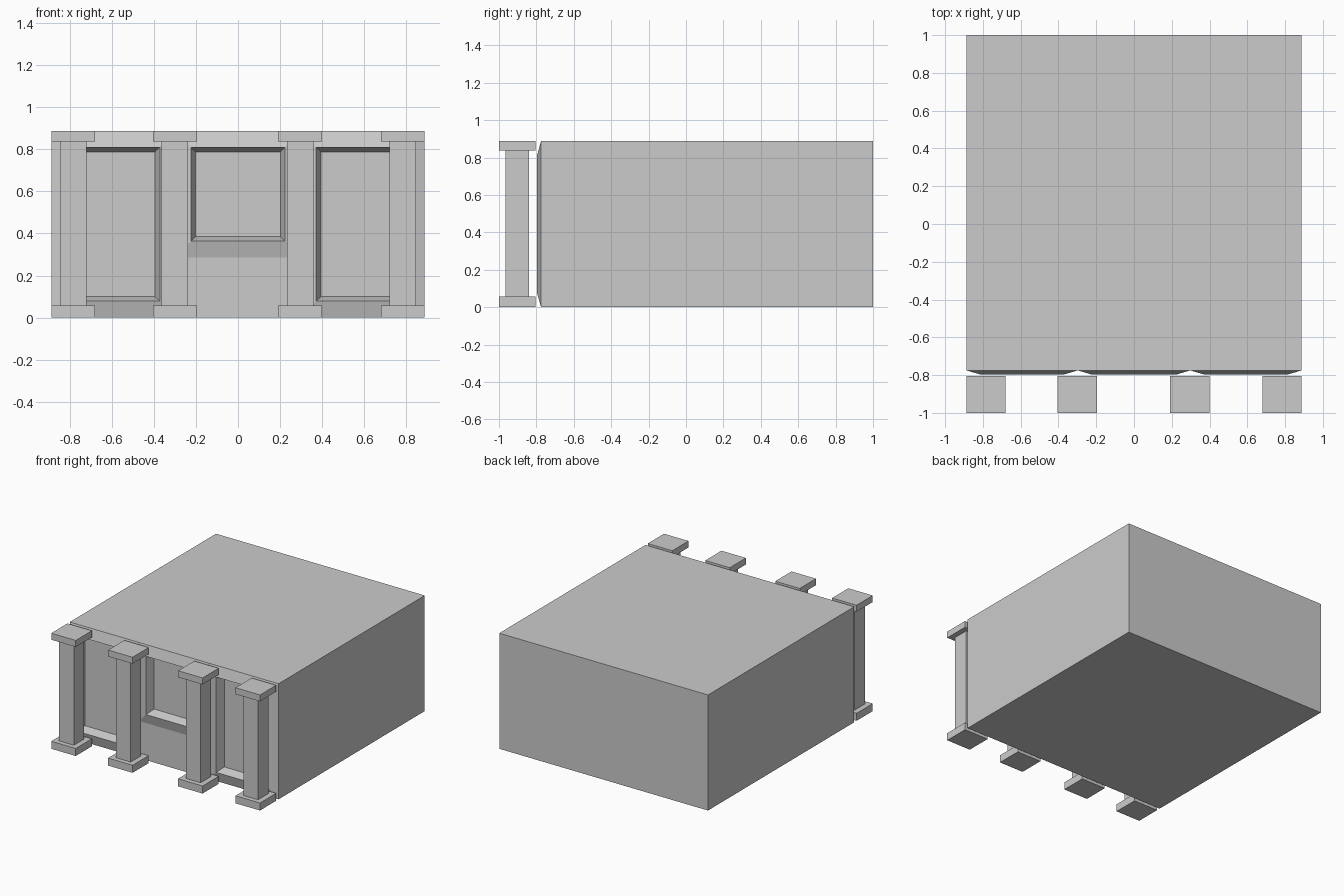
import bpy, bmesh

if "Cube" in bpy.data.objects:
    bpy.data.objects.remove(bpy.data.objects["Cube"])

W, H = 0.887, 0.888          # half width and height of the body
WALL_Y, RIM_Y, FLOOR_Y, BACK_Y = -0.775, -0.797, -0.73, 1.0


def finish(bm, name):
    bmesh.ops.remove_doubles(bm, verts=bm.verts, dist=1e-4)
    bmesh.ops.recalc_face_normals(bm, faces=bm.faces)
    mesh = bpy.data.meshes.new(name)
    bm.to_mesh(mesh)
    bm.free()
    obj = bpy.data.objects.new(name, mesh)
    bpy.context.collection.objects.link(obj)
    return obj


def rect(bm, x0, x1, z0, z1, y):
    return [bm.verts.new(p) for p in ((x0, y, z0), (x1, y, z0), (x1, y, z1), (x0, y, z1))]


def bridge(bm, a, b):
    for i in range(4):
        j = (i + 1) % 4
        bm.faces.new((a[i], a[j], b[j], b[i]))


def panel(bm, x0, x1, z0, z1):
    # sloped surround rising to a rim, then a window recess with tapered sides
    rings = []
    for dx, dz, y in ((0, 0, WALL_Y), (0.074, 0.078, RIM_Y), (0.097, 0.1, FLOOR_Y)):
        rings.append(rect(bm, x0 + dx, x1 - dx, z0 + dz, z1 - dz, y))
    bridge(bm, rings[0], rings[1])
    bridge(bm, rings[1], rings[2])
    bm.faces.new(rings[2])


def box(bm, x0, x1, y0, y1, z0, z1):
    a, b = rect(bm, x0, x1, z0, z1, y0), rect(bm, x0, x1, z0, z1, y1)
    bm.faces.new(a)
    bm.faces.new(b)
    bridge(bm, a, b)


# Building body: front panels, plain wall under the middle window, sides and back
bm = bmesh.new()
panel(bm, -W, -0.298, 0, H)
panel(bm, 0.298, W, 0, H)
panel(bm, -0.298, 0.298, 0.285, H)
bm.faces.new(rect(bm, -0.298, 0.298, 0, 0.285, WALL_Y))
front, back = rect(bm, -W, W, 0, H, WALL_Y), rect(bm, -W, W, 0, H, BACK_Y)
bridge(bm, front, back)
bm.faces.new(back)
finish(bm, "building_body")

# Row of square columns, each with a base, shaft and capital
for name, cx in (("outer_left", -0.783), ("inner_left", -0.3),
                 ("inner_right", 0.295), ("outer_right", 0.783)):
    bm = bmesh.new()
    for half, yhalf, z0, z1 in ((0.104, 0.098, 0, 0.058),
                                (0.063, 0.062, 0.058, 0.838),
                                (0.104, 0.098, 0.838, H)):
        box(bm, cx - half, cx + half, -0.902 - yhalf, -0.902 + yhalf, z0, z1)
    bmesh.ops.recalc_face_normals(bm, faces=bm.faces)
    mesh = bpy.data.meshes.new(name + "_column")
    bm.to_mesh(mesh)
    bm.free()
    obj = bpy.data.objects.new(name + "_column", mesh)
    bpy.context.collection.objects.link(obj)
